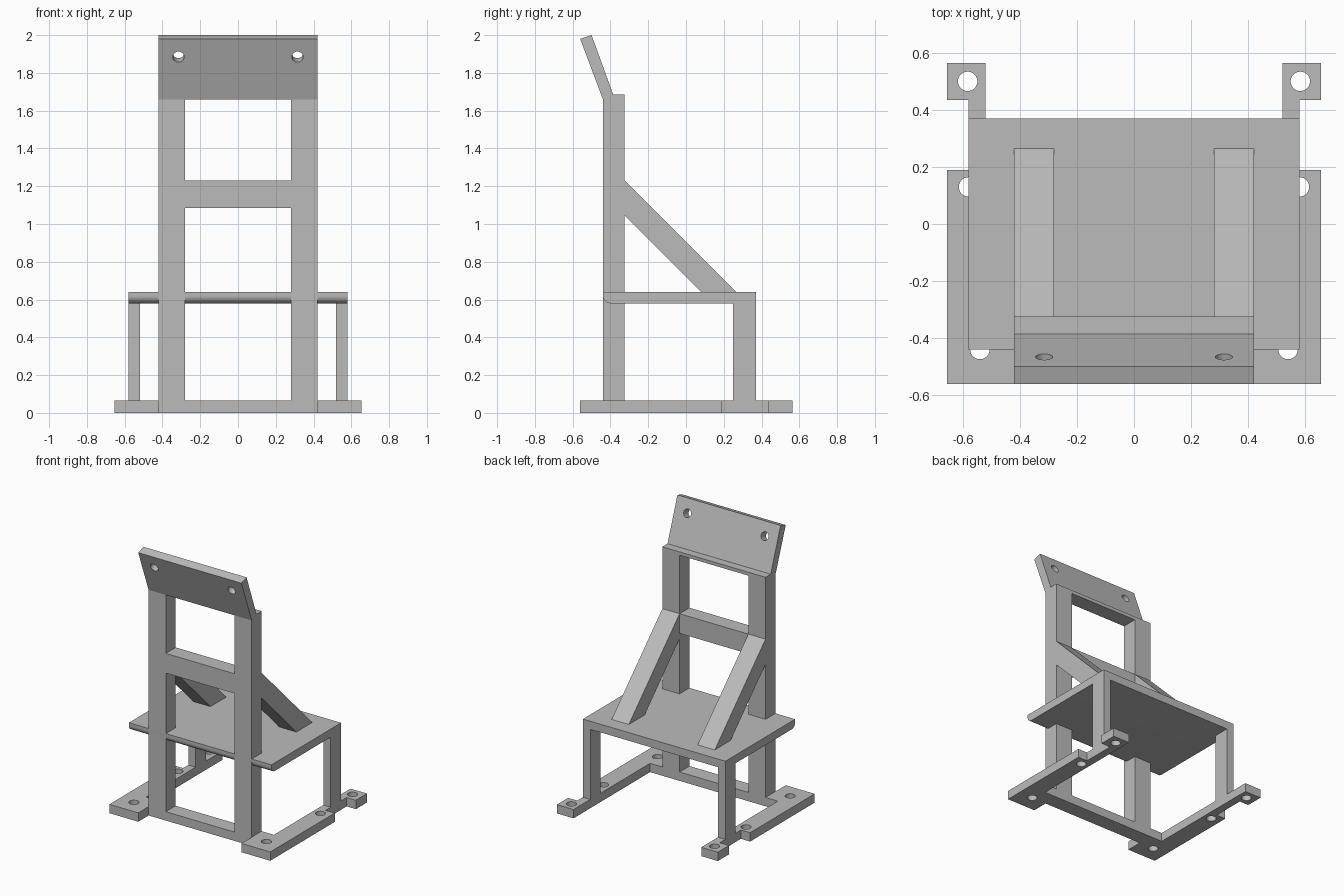
import bpy
import bmesh
from math import sin, cos, pi, atan2
from mathutils import Matrix, Vector

cube = bpy.data.objects.get("Cube")
if cube:
    bpy.data.objects.remove(cube, do_unlink=True)

GREY = (0.5, 0.5, 0.5, 1.0)
grey = bpy.data.materials.new("plain_grey")
grey.use_nodes = True
grey.diffuse_color = GREY
grey.node_tree.nodes["Principled BSDF"].inputs["Base Color"].default_value = GREY


def link(name, bm):
    bmesh.ops.recalc_face_normals(bm, faces=bm.faces)
    mesh = bpy.data.meshes.new(name)
    bm.to_mesh(mesh)
    bm.free()
    mesh.materials.append(grey)
    obj = bpy.data.objects.new(name, mesh)
    bpy.context.collection.objects.link(obj)
    return obj


def prism(name, outline, lo, hi, axis="x"):
    """Extrude an outline: (y, z) points along x, or (x, y) points along z."""
    bm = bmesh.new()
    place = (lambda a, b: (lo, a, b)) if axis == "x" else (lambda a, b: (a, b, lo))
    face = bm.faces.new([bm.verts.new(place(a, b)) for a, b in outline])
    new = bmesh.ops.extrude_face_region(bm, geom=[face])["geom"]
    depth = Vector((hi - lo, 0, 0) if axis == "x" else (0, 0, hi - lo))
    bmesh.ops.translate(bm, vec=depth, verts=[v for v in new if isinstance(v, bmesh.types.BMVert)])
    return link(name, bm)


def box(name, x, y, z):
    return prism(name, [(y[0], z[0]), (y[1], z[0]), (y[1], z[1]), (y[0], z[1])], *x)


def drill(obj, centres, radius, tilt=0.0):
    """Cut round holes through a part and bake the result."""
    bm = bmesh.new()
    for c in centres:
        bmesh.ops.create_cone(bm, cap_ends=True, segments=32, radius1=radius, radius2=radius, depth=0.2,
                              matrix=Matrix.Translation(c) @ Matrix.Rotation(tilt, 4, "X"))
    cutter = link("hole_cutter", bm)
    cutter.hide_render = True
    mod = obj.modifiers.new("holes", "BOOLEAN")
    mod.operation, mod.solver, mod.object = "DIFFERENCE", "EXACT", cutter
    bpy.context.view_layer.update()
    baked = bpy.data.meshes.new_from_object(obj.evaluated_get(bpy.context.evaluated_depsgraph_get()))
    obj.modifiers.clear()
    obj.data = baked
    bpy.data.objects.remove(cutter, do_unlink=True)


def mirror(obj):
    obj.modifiers.new("other_side", "MIRROR").use_axis[0] = True


# Shared dimensions
POST_X = (0.28, 0.42)
POST_Y = (-0.44, -0.325)
BASE = 0.065
SEAT_LOW, SEAT_TOP = 0.58, 0.64

# Base rails with mounting pads and bolt holes
rail = prism("base_rails", [(0.42, -0.56), (0.655, -0.56), (0.655, 0.19), (0.58, 0.19), (0.58, 0.435),
                            (0.655, 0.435), (0.655, 0.565), (0.52, 0.565), (0.52, -0.325), (0.42, -0.325)],
             0, BASE, "z")
drill(rail, [(0.54, -0.44, 0), (0.58, 0.13, 0), (0.583, 0.5, 0)], 0.034)
mirror(rail)

# Uprights, rear legs and diagonal braces, on both sides
mirror(box("back_posts", POST_X, POST_Y, (0, 1.66)))
mirror(box("rear_legs", (0.52, 0.58), (0.25, 0.37), (BASE, SEAT_LOW)))
mirror(prism("diagonal_braces", [(-0.325, 1.23), (-0.325, 1.045), (0.08, SEAT_TOP), (0.265, SEAT_TOP)], *POST_X))

# Cross bars between the uprights
box("base_cross_bar", (-0.28, 0.28), POST_Y, (0, BASE))
box("middle_cross_bar", (-0.28, 0.28), POST_Y, (1.085, 1.23))

# Seat with a rounded lower front edge
R = 0.04
curve = [(-0.44 + R - R * cos(t), SEAT_LOW + R - R * sin(t)) for t in (i * pi / 16 for i in range(9))]
seat = prism("seat", curve + [(0.37, SEAT_LOW), (0.37, SEAT_TOP), (-0.44, SEAT_TOP)], -0.58, 0.58)
bpy.ops.object.select_all(action="DESELECT")
seat.select_set(True)
bpy.context.view_layer.objects.active = seat
bpy.ops.object.shade_smooth_by_angle(angle=pi / 6)

# Tilted head plate with its ledge, and two holes square to the plate
plate = prism("head_plate", [(-0.44, 1.66), (-0.325, 1.66), (-0.325, 1.685), (-0.385, 1.685),
                             (-0.5, 2.0), (-0.56, 1.98)], -0.42, 0.42)
drill(plate, [(x, -0.496, 1.895) for x in (-0.315, 0.315)], 0.03, atan2(0.115, 0.315) - pi / 2)
